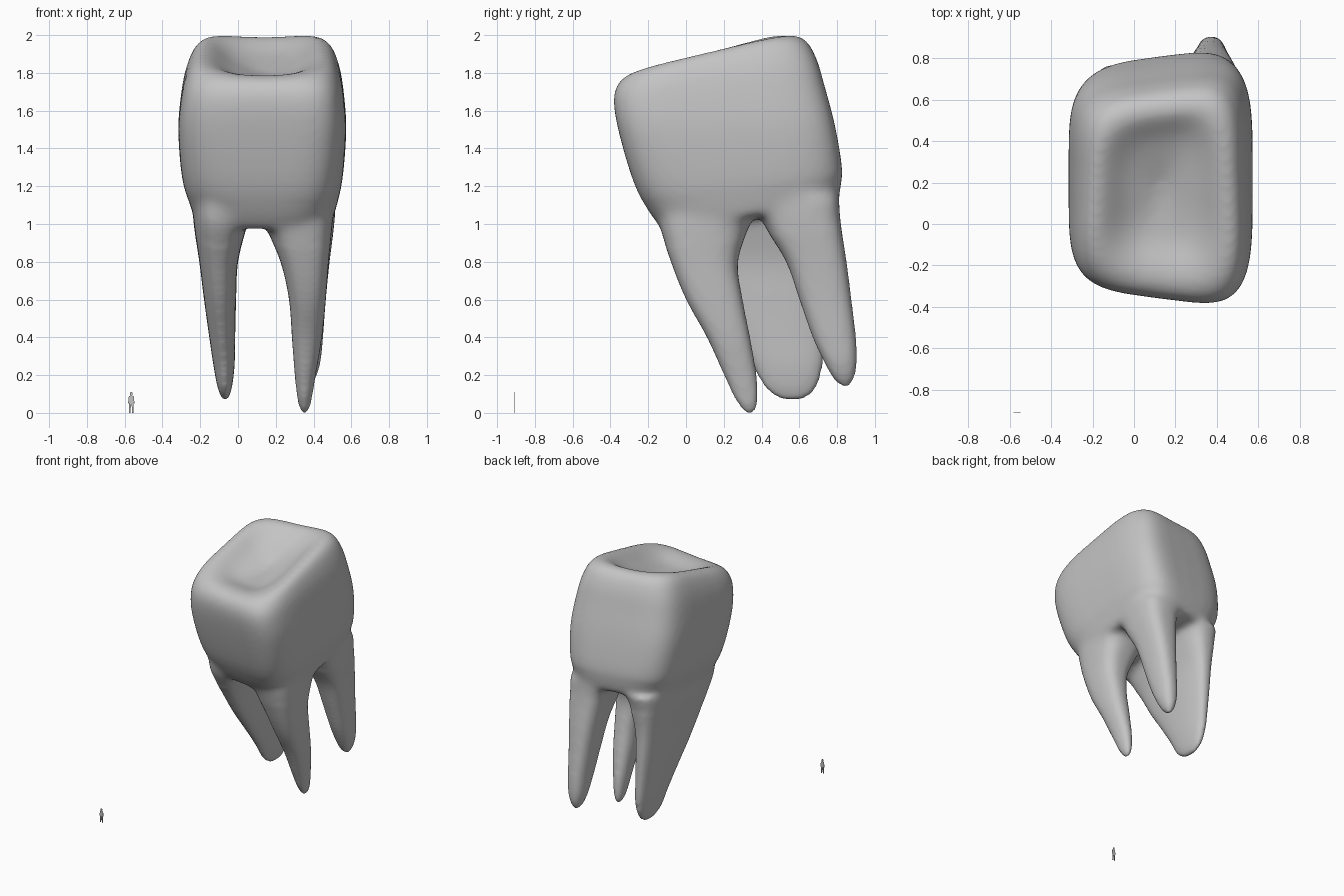
import bpy, bmesh, math

cube = bpy.data.objects.get("Cube")
if cube:
    bpy.data.objects.remove(cube, do_unlink=True)

SEGMENTS = 56
STEPS = 4

grey = bpy.data.materials.new("plain_grey")
grey.use_nodes = True
colour = (0.55, 0.55, 0.55, 1)
grey.diffuse_color = colour
grey.node_tree.nodes["Principled BSDF"].inputs["Base Color"].default_value = colour


def add_object(name, bm):
    mesh = bpy.data.meshes.new(name)
    bm.to_mesh(mesh)
    bm.free()
    obj = bpy.data.objects.new(name, mesh)
    bpy.context.collection.objects.link(obj)
    mesh.materials.append(grey)
    return obj


def refine(rows):
    """Insert smooth in-between rows along the loft."""
    padded = [rows[0]] + rows + [rows[-1]]
    result = []
    for a, b, c, d in zip(padded, padded[1:], padded[2:], padded[3:]):
        for s in range(STEPS):
            t = s / STEPS
            result.append([
                q + t / 2 * (r - p + t * (2*p - 5*q + 4*r - w + t * (3*q - p - 3*r + w)))
                for p, q, r, w in zip(a, b, c, d)])
    return result + [rows[-1]]


def power(value, n):
    return math.copysign(abs(value) ** (2 / n), value)


def loft(bm, rows, flare=0.0):
    """Closed skin through rounded-square rings.
    Row: left x, right x, front y, front z, back y, back z, squareness, corner lift."""
    rings = []
    for x0, x1, yf, zf, yb, zb, n, lift in refine(rows):
        ring = []
        for i in range(SEGMENTS):
            angle = math.tau * i / SEGMENTS
            u, v = power(math.cos(angle), n), power(math.sin(angle), n)
            x = (x0 + x1) / 2 + u * (x1 - x0) / 2
            y = (yf + yb) / 2 + v * (yb - yf) / 2 * (1 + flare * (u - 0.4) * abs(v))
            z = (zf + zb) / 2 + v * (zb - zf) / 2 + lift * u * u
            ring.append(bm.verts.new((x, y, z)))
        rings.append(ring)
    for low, high in zip(rings, rings[1:]):
        for i in range(SEGMENTS):
            j = (i + 1) % SEGMENTS
            bm.faces.new((low[i], low[j], high[j], high[i]))
    bm.faces.new(rings[0])
    bm.faces.new(rings[-1])


# Crown, from the neck up over the rim and down into the chewing basin
crown = [
    (-.22, .50, -.13, .97, .80, 1.10, 3.2, 0),
    (-.255, .525, -.20, 1.06, .82, 1.17, 3.6, 0),
    (-.297, .555, -.28, 1.22, .83, 1.29, 4, 0),
    (-.316, .573, -.355, 1.48, .79, 1.52, 4.4, 0),
    (-.30, .56, -.383, 1.65, .735, 1.73, 4.4, 0),
    (-.27, .535, -.36, 1.74, .69, 1.88, 4.2, .01),
    (-.22, .49, -.30, 1.78, .63, 1.97, 4, .03),
    (-.15, .42, -.22, 1.785, .54, 1.985, 3.6, .03),
    (-.03, .30, -.08, 1.765, .41, 1.90, 3, .01),
    (.10, .16, .10, 1.78, .22, 1.81, 2, 0),
]

# Roots, each row: height, left x, right x, front y, back y
front_root = [
    (1.12, .10, .50, -.13, .40),
    (1.0, .14, .50, -.14, .34),
    (.8, .225, .48, -.08, .275),
    (.6, .27, .465, .0, .30),
    (.4, .285, .445, .11, .34),
    (.2, .30, .412, .20, .375),
    (.07, .315, .39, .26, .384),
    (.015, .33, .375, .30, .37),
    (-.005, .345, .36, .32, .35),
]
back_root = [
    (1.15, .15, .52, .36, .81),
    (1.0, .21, .51, .41, .82),
    (.8, .25, .485, .53, .85),
    (.6, .275, .465, .60, .876),
    (.4, .295, .45, .67, .90),
    (.27, .307, .437, .73, .905),
    (.18, .33, .41, .78, .89),
    (.135, .36, .38, .83, .86),
]
broad_root = [
    (1.12, -.24, .08, -.15, .78),
    (1.0, -.235, .05, -.13, .75),
    (.8, -.205, .0, -.01, .73),
    (.6, -.18, -.01, .11, .73),
    (.4, -.152, -.015, .25, .73),
    (.25, -.13, -.018, .35, .725),
    (.13, -.107, -.033, .42, .69),
    (.065, -.08, -.055, .51, .62),
]

bm = bmesh.new()
loft(bm, crown, flare=0.1)
for root in (front_root, back_root, broad_root):
    loft(bm, [(x0, x1, y0, z, y1, z, 2 + z, 0) for z, x0, x1, y0, y1 in root])
bmesh.ops.recalc_face_normals(bm, faces=bm.faces)
tooth = add_object("tooth", bm)

# Fuse crown and roots into one skin
fuse = tooth.modifiers.new("fuse", "REMESH")
fuse.mode = "VOXEL"
fuse.voxel_size = 0.016
bpy.context.view_layer.update()
fused = bpy.data.meshes.new_from_object(
    tooth.evaluated_get(bpy.context.evaluated_depsgraph_get()))
tooth.modifiers.clear()

# Relax the skin, most of all around the neck where the roots branch
bm = bmesh.new()
bm.from_mesh(fused)
neck = [v for v in bm.verts if abs(v.co.z - 1.02 - 0.12 * v.co.y) < 0.13]
for verts, passes in ((neck, 16), (bm.verts[:], 5)):
    for _ in range(passes):
        bmesh.ops.smooth_vert(bm, verts=verts, factor=0.5,
                              use_axis_x=True, use_axis_y=True, use_axis_z=True)
for face in bm.faces:
    face.smooth = True
    face.material_index = 0
bm.to_mesh(fused)
bm.free()
tooth.data = fused
fused.materials.clear()
fused.materials.append(grey)

# Tiny flat standing figure beside the tooth, mirrored from a half outline
half = [(.003, .11), (.007, .106), (.007, .097), (.004, .092), (.013, .087),
        (.017, .05), (.011, .052), (.012, .0), (.004, .0), (.002, .045)]
outline = half + [(-x, z) for x, z in reversed(half)]
bm = bmesh.new()
plate = bm.faces.new([bm.verts.new((x - .565, -.91, z)) for x, z in outline])
extruded = bmesh.ops.extrude_face_region(bm, geom=[plate])["geom"]
moved = [v for v in extruded if isinstance(v, bmesh.types.BMVert)]
bmesh.ops.translate(bm, verts=moved, vec=(0, .003, 0))
bmesh.ops.recalc_face_normals(bm, faces=bm.faces)
add_object("standing_figure", bm)
